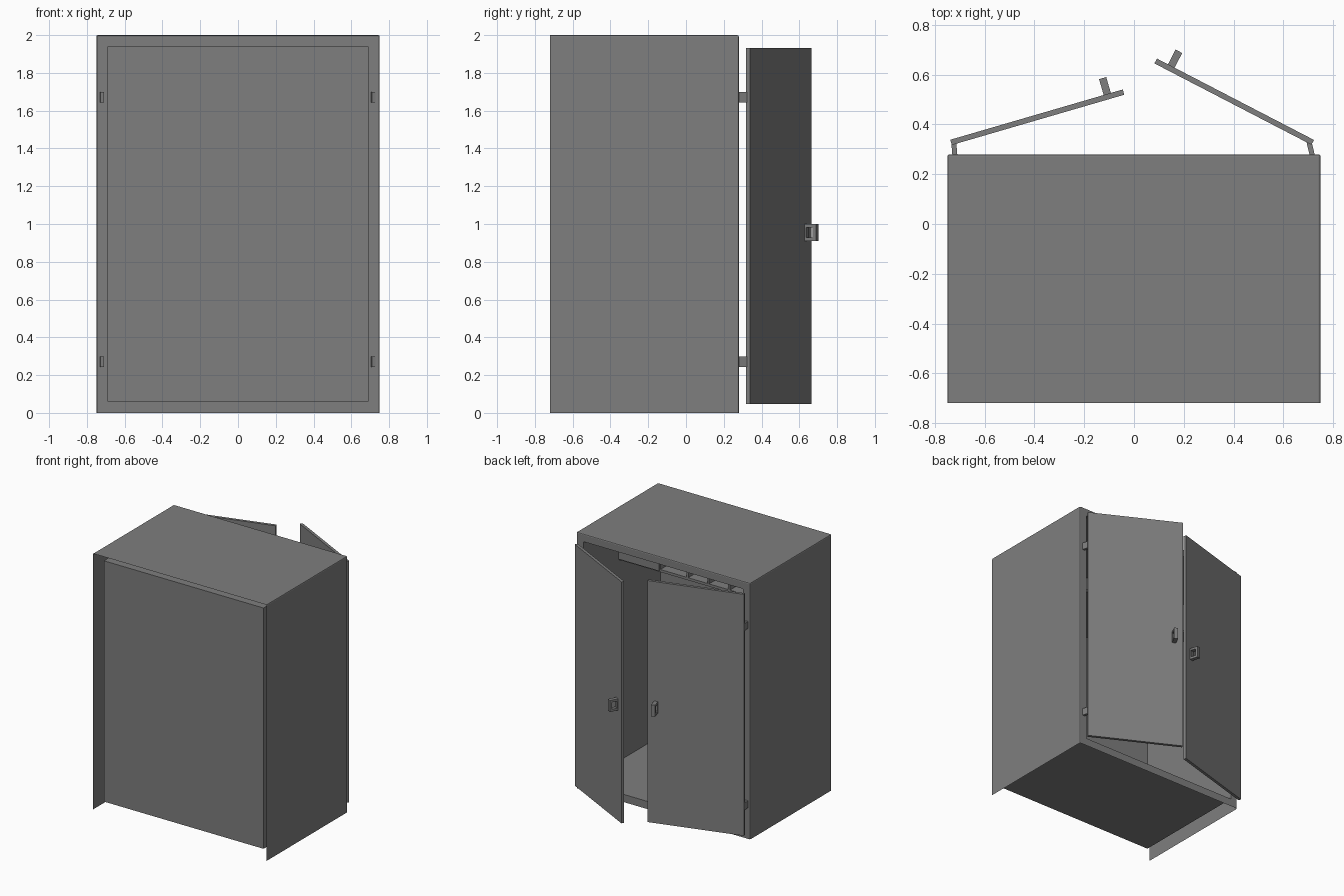
import bpy, bmesh, math
from mathutils import Matrix, Vector

cube = bpy.data.objects.get("Cube")
if cube:
    bpy.data.objects.remove(cube, do_unlink=True)

grey = bpy.data.materials.new("painted_grey")
grey.use_nodes = True
colour = (0.21, 0.21, 0.21, 1)
grey.diffuse_color = colour
grey.node_tree.nodes["Principled BSDF"].inputs["Base Color"].default_value = colour


def finish(bm, name, matrix=Matrix()):
    mesh = bpy.data.meshes.new(name)
    bm.to_mesh(mesh)
    bm.free()
    mesh.materials.append(grey)
    obj = bpy.data.objects.new(name, mesh)
    bpy.context.collection.objects.link(obj)
    obj.matrix_world = matrix
    return obj


def box_mesh(size, centre=(0, 0, 0)):
    bm = bmesh.new()
    bmesh.ops.create_cube(bm, size=1)
    bmesh.ops.scale(bm, vec=size, verts=bm.verts)
    bmesh.ops.translate(bm, vec=centre, verts=bm.verts)
    return bm


def box(name, size, centre=(0, 0, 0), matrix=Matrix()):
    return finish(box_mesh(size, centre), name, matrix)


# Cabinet skin, open behind and below, with the inner liner pushed in from the frame
WIDTH, DEPTH, HEIGHT, RIM = 1.5, 1.0, 2.0, 0.06
FRONT = 0.28
bm = box_mesh((WIDTH, DEPTH, HEIGHT), (0, FRONT - DEPTH / 2, HEIGHT / 2))
bm.normal_update()
gone = [f for f in bm.faces if f.normal.y < -0.9 or f.normal.z < -0.9]
bmesh.ops.delete(bm, geom=gone, context='FACES')
corners = [e for e in bm.edges if len(e.link_faces) == 2]
bmesh.ops.bevel(bm, geom=corners, offset=0.008, segments=2, profile=0.5, affect='EDGES')
bm.normal_update()
face = max((f for f in bm.faces if f.normal.y > 0.9), key=lambda f: f.calc_area())
bmesh.ops.delete(bm, geom=[face], context='FACES_ONLY')

# Frame and liner are built as successive rectangular loops
ring = [v for v in bm.verts if abs(v.co.y - FRONT) < 1e-5]
mid = Vector((0, 0, HEIGHT / 2))
ring.sort(key=lambda v: math.atan2(v.co.z - mid.z, v.co.x))


def rectangle(y):
    hx, hz = WIDTH / 2 - RIM, HEIGHT / 2 - RIM
    pts = [(-hx, -hz), (hx, -hz), (hx, hz), (-hx, hz)]
    return [bm.verts.new((x, y, z + mid.z)) for x, z in pts]


def outer_corner(v):
    return min(ring, key=lambda r: (r.co - v.co).length)


opening = rectangle(FRONT)
back = rectangle(FRONT - DEPTH + 0.05)
outer = [outer_corner(v) for v in opening]
for i in range(4):
    j = (i + 1) % 4
    bm.faces.new((outer[j], outer[i], opening[i], opening[j]))
    bm.faces.new((opening[j], opening[i], back[i], back[j]))
bm.faces.new(back[::-1])
for f in bm.faces:
    if f.normal.length < 0.5:
        f.normal_update()
bmesh.ops.recalc_face_normals(bm, faces=bm.faces)
cabinet = finish(bm, "cabinet_shell")

# Upper shelf with a front board and dividers
SHELF_FRONT, SHELF_BACK, SHELF_Z = -0.16, -0.67, 1.64
shelf_depth = SHELF_FRONT - SHELF_BACK
shelf_y = (SHELF_FRONT + SHELF_BACK) / 2
box("upper_shelf", (1.38, shelf_depth, 0.02), (0, shelf_y, SHELF_Z))
box("shelf_front_board", (0.35, 0.02, 0.1), (0.515, SHELF_FRONT, SHELF_Z + 0.05))
for x in (0.34, 0.1, -0.08, -0.26):
    box("shelf_divider", (0.015, shelf_depth, 0.29), (x, shelf_y, SHELF_Z + 0.15))


def handle(name, matrix):
    bm = box_mesh((0.03, 0.075, 0.09))
    bm.normal_update()
    ends = [f for f in bm.faces if abs(f.normal.x) > 0.9]
    bmesh.ops.inset_individual(bm, faces=ends, thickness=0.018, use_even_offset=True)
    rims = [e for f in ends for e in f.edges]
    bmesh.ops.delete(bm, geom=ends, context='FACES_ONLY')
    bmesh.ops.bridge_loops(bm, edges=rims)
    bmesh.ops.recalc_face_normals(bm, faces=bm.faces)
    finish(bm, name, matrix)


# Doors standing ajar, each with a loop handle and two hinges
DOOR_Z, DOOR_H = 0.99, 1.885
doors = {
    "right": (Vector((-0.735, 0.328)), Vector((-0.042, 0.53)), -0.722, 5),
    "left": (Vector((0.718, 0.328)), Vector((0.087, 0.655)), 0.71, 14),
}
for side, (hinge, tip, hinge_x, lean) in doors.items():
    along = tip - hinge
    length = along.length
    angle = math.atan2(along.y, along.x)
    outward = 1 if side == "right" else -1
    place = Matrix.Translation((hinge.x, hinge.y, DOOR_Z)) @ Matrix.Rotation(angle, 4, 'Z')
    box(side + "_door", (length, 0.022, DOOR_H), (length / 2, 0, 0), place)
    handle(side + "_handle",
           place @ Matrix.Translation((length - 0.065, outward * 0.04, -0.035)))
    for z in (0.27, 1.67):
        spot = Matrix.Translation((hinge_x, 0.302, z))
        box(side + "_hinge", (0.02, 0.065, 0.055), (0, 0, 0),
            spot @ Matrix.Rotation(math.radians(lean), 4, 'Z'))
